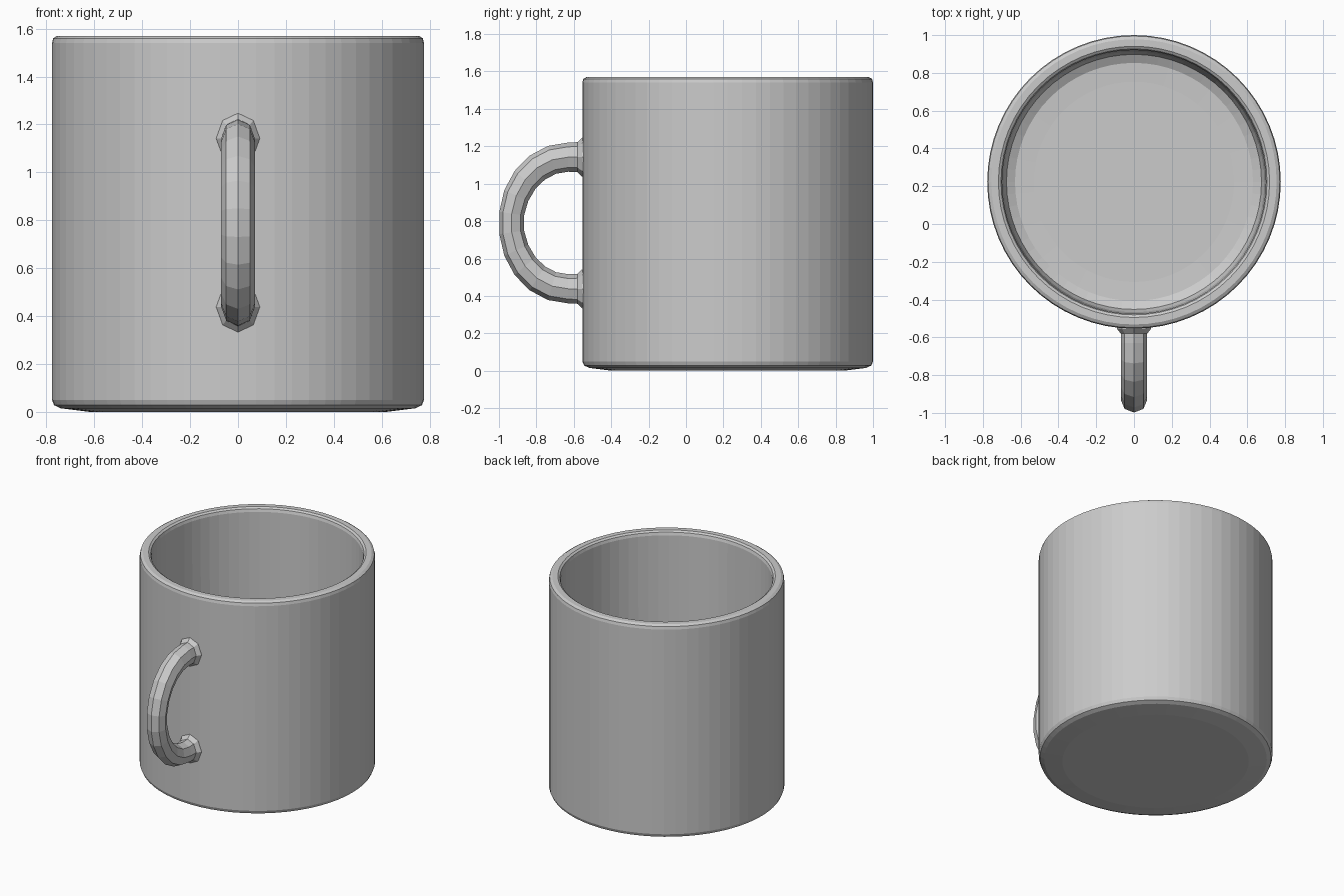
import bpy, bmesh
from math import sin, cos, pi, radians

cube = bpy.data.objects.get("Cube")
if cube:
    bpy.data.objects.remove(cube)

CENTRE_Y = 0.223
SIDES = 64

glaze = bpy.data.materials.new("grey_glaze")
glaze.use_nodes = True
grey = (0.6, 0.6, 0.6, 1)
glaze.diffuse_color = grey
glaze.node_tree.nodes["Principled BSDF"].inputs["Base Color"].default_value = grey


def finish(bm, name):
    bmesh.ops.recalc_face_normals(bm, faces=bm.faces)
    mesh = bpy.data.meshes.new(name)
    bm.to_mesh(mesh)
    bm.free()
    mesh.materials.append(glaze)
    obj = bpy.data.objects.new(name, mesh)
    bpy.context.collection.objects.link(obj)
    return obj


def bridge(bm, a, b):
    n = len(a)
    for i in range(n):
        j = (i + 1) % n
        bm.faces.new((a[i], a[j], b[j], b[i]))


# Cup: one closed wall profile turned round the vertical axis
profile = [(0.62, 0.0), (0.74, 0.015), (0.768, 0.028), (0.777, 0.05),
           (0.777, 1.54), (0.772, 1.56), (0.755, 1.57),
           (0.718, 1.57), (0.704, 1.56), (0.698, 1.54),
           (0.69, 0.16), (0.675, 0.11), (0.63, 0.085), (0.53, 0.08)]
bm = bmesh.new()
rings = [[bm.verts.new((r * sin(2 * pi * i / SIDES),
                        CENTRE_Y + r * cos(2 * pi * i / SIDES), z))
          for i in range(SIDES)] for r, z in profile]
for lower, upper in zip(rings, rings[1:]):
    bridge(bm, lower, upper)
bm.faces.new(rings[0])
bm.faces.new(rings[-1])
finish(bm, "cup")

# Handle: octagonal section swept round an arc, flaring where it meets the cup
# Each station: y, z, direction angle, half width, half thickness
MID_Z, ARC_Y = 0.79, -0.63
root = [(-0.50, 0.10, 0.115), (-0.555, 0.09, 0.105), (-0.58, 0.07, 0.08)]
stations = [(y, MID_Z + 0.352, pi / 2, w, t) for y, w, t in root]
STEPS = 11
for k in range(STEPS + 1):
    a = pi / 2 - pi * k / STEPS
    stations.append((ARC_Y - 0.305 * cos(a), MID_Z + 0.352 * sin(a), a,
                     0.07, 0.065 + 0.013 * abs(sin(a))))
stations += [(y, MID_Z - 0.352, -pi / 2, w, t) for y, w, t in reversed(root)]

bm = bmesh.new()
rings = []
for y, z, a, w, t in stations:
    ring = []
    for k in range(8):
        out, side = t * cos(k * pi / 4), w * sin(k * pi / 4)
        ring.append(bm.verts.new((side, y - out * cos(a), z + out * sin(a))))
    rings.append(ring)
for first, second in zip(rings, rings[1:]):
    bridge(bm, first, second)
bm.faces.new(rings[0])
bm.faces.new(rings[-1])
finish(bm, "handle")
